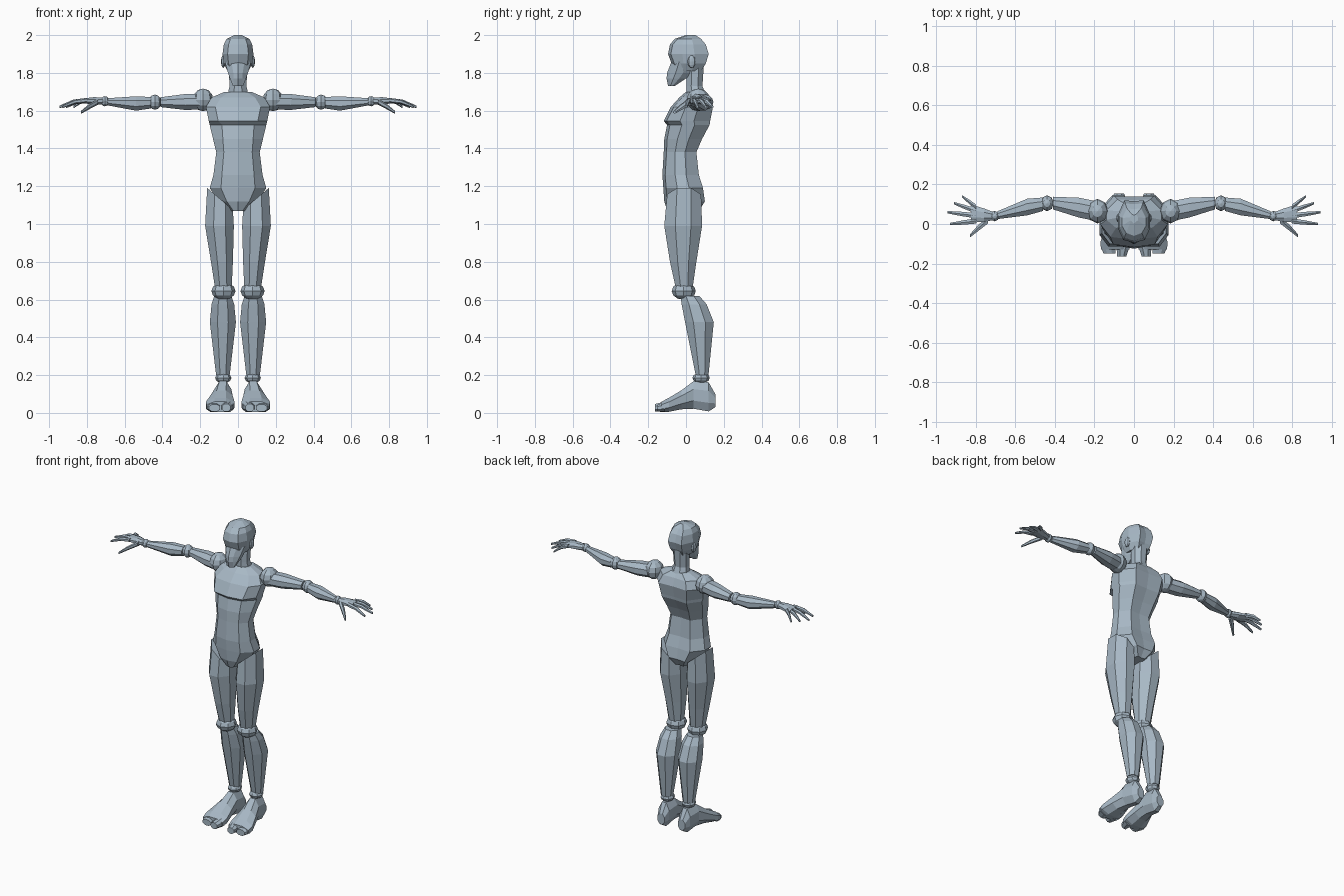
import bpy
import bmesh
import math
from mathutils import Vector

cube = bpy.data.objects.get("Cube")
if cube:
    bpy.data.objects.remove(cube, do_unlink=True)

material = bpy.data.materials.new("blue grey")
material.use_nodes = True
colour = (0.39, 0.48, 0.56, 1)
material.diffuse_color = colour
material.node_tree.nodes["Principled BSDF"].inputs["Base Color"].default_value = colour


def finish(name, bm):
    """Turn a bmesh into a flat shaded object."""
    bmesh.ops.recalc_face_normals(bm, faces=bm.faces)
    mesh = bpy.data.meshes.new(name)
    bm.to_mesh(mesh)
    bm.free()
    mesh.materials.append(material)
    obj = bpy.data.objects.new(name, mesh)
    bpy.context.collection.objects.link(obj)
    return obj


def skin(name, rings):
    """Join rings of points into a closed faceted solid."""
    bm = bmesh.new()
    loops = [[bm.verts.new(point) for point in ring] for ring in rings]
    for lower, upper in zip(loops, loops[1:]):
        count = len(lower)
        for i in range(count):
            j = (i + 1) % count
            bm.faces.new((lower[i], lower[j], upper[j], upper[i]))
    bm.faces.new(loops[0])
    bm.faces.new(loops[-1])
    return finish(name, bm)


def body_ring(z, width, front_width, front, back):
    """Symmetric cross-section with a front ridge, flat flanks and a spine."""
    depth = back - front
    half = [(front_width, front + 0.015), (width, front + 0.35 * depth),
            (width, front + 0.65 * depth), (0.6 * width, back)]
    ring = [Vector((0, front, z))]
    ring += [Vector((x, y, z)) for x, y in half]
    ring.append(Vector((0, back - 0.005, z)))
    ring += [Vector((-x, y, z)) for x, y in reversed(half)]
    return ring


def body(name, sections):
    return skin(name, [body_ring(*section) for section in sections])


def limb(name, axis, sections, side=1, sides=8):
    """Loft along an axis; section = position, centre pair, radius pair, tilt."""
    rings = []
    for along, b, c, rb, rc, *tilt in sections:
        ring = []
        for i in range(sides):
            angle = math.tau * (i + 0.5) / sides
            stretch = 1 / math.cos(math.pi / sides)
            db = rb * stretch * math.cos(angle)
            dc = rc * stretch * math.sin(angle)
            a = along + (tilt[0] * db if tilt else 0)
            point = {"x": (a, b + db, c + dc),
                     "y": (b + db, a, c + dc),
                     "z": (b + db, c + dc, a)}[axis]
            ring.append(Vector((side * point[0], point[1], point[2])))
        rings.append(ring)
    return skin(name, rings)


def joint(name, centre, radii, side=1):
    """Faceted ball joint."""
    bm = bmesh.new()
    bmesh.ops.create_uvsphere(bm, u_segments=8, v_segments=6, radius=1)
    for vert in bm.verts:
        vert.co = Vector([c + r * v for c, r, v in zip(centre, radii, vert.co)])
        vert.co.x *= side
    return finish(name, bm)


# Torso, with a chest shelf above the abdomen
body("torso", [
    (1.07, .045, .025, -.10, .07), (1.12, .10, .06, -.115, .10),
    (1.19, .15, .09, -.12, .09), (1.26, .13, .085, -.125, .068),
    (1.38, .115, .075, -.118, .055), (1.45, .132, .08, -.115, .085),
    (1.525, .15, .085, -.10, .125), (1.545, .155, .105, -.118, .128),
    (1.62, .17, .12, -.08, .143), (1.67, .14, .09, -.035, .125),
    (1.70, .07, .045, 0, .1)])

# Neck, skull and face
limb("neck", "z", [(1.66, 0, .06, .06, .055), (1.73, 0, .045, .045, .042),
                   (1.85, 0, .05, .05, .045)])
body("skull", [
    (1.81, .055, .04, -.06, .08), (1.85, .075, .05, -.077, .105),
    (1.90, .082, .055, -.095, .12), (1.95, .075, .05, -.085, .105),
    (1.98, .06, .04, -.06, .08), (2.0, .02, .015, 0, .05)])
body("face", [
    (1.73, .026, .02, -.095, -.06), (1.77, .043, .025, -.103, .0),
    (1.80, .053, .025, -.10, .03), (1.86, .07, .035, -.077, .04)])

for label, side in (("left_", 1), ("right_", -1)):
    joint(label + "ear", (.078, .03, 1.86), (.012, .022, .034), side)

    # Arm segments and ball joints
    joint(label + "shoulder", (.185, .065, 1.657), (.055, .062, .06), side)
    limb(label + "upper_arm", "x", [
        (.2, .067, 1.648, .05, .042), (.28, .083, 1.646, .05, .042),
        (.41, .106, 1.645, .032, .026)], side)
    joint(label + "elbow", (.44, .105, 1.645), (.034, .04, .04), side)
    limb(label + "forearm", "x", [
        (.46, .1, 1.642, .034, .03), (.54, .086, 1.638, .042, .038),
        (.69, .045, 1.647, .02, .019)], side)
    joint(label + "wrist", (.705, .04, 1.65), (.023, .027, .027), side)

    # Hand with spread fingers
    limb(label + "palm", "x", [
        (.71, .04, 1.65, .02, .018), (.76, .045, 1.652, .034, .02),
        (.825, .053, 1.652, .046, .012)], side)
    fingers = {"index": (.015, .93, .0), "middle": (.042, .945, .06),
               "ring": (.066, .91, .105), "little": (.086, .87, .14)}
    for finger, (root, tip_x, tip_y) in fingers.items():
        middle_x = (.8 + tip_x) / 2
        limb(label + finger + "_finger", "x", [
            (.8, root, 1.655, .013, .011),
            (middle_x, (root + tip_y) / 2, 1.647, .011, .01),
            (tip_x, tip_y, 1.62, .006, .006)], side, 6)
    limb(label + "thumb", "x", [
        (.74, .02, 1.648, .018, .014), (.79, -.022, 1.62, .015, .012),
        (.83, -.06, 1.592, .008, .007)], side, 6)

    # Leg segments and ball joints, thigh top cut at the groin angle
    limb(label + "thigh", "z", [
        (1.133, .095, -.01, .068, .09, .85), (.99, .098, -.015, .076, .1),
        (.8, .085, -.015, .058, .07), (.67, .078, -.01, .045, .046)], side)
    joint(label + "knee", (.077, -.012, .645), (.064, .064, .046), side)
    limb(label + "calf", "z", [
        (.62, .08, .02, .045, .05), (.575, .08, .043, .06, .066),
        (.48, .08, .071, .069, .076), (.2, .08, .085, .036, .034)], side)
    joint(label + "ankle", (.078, .08, .185), (.043, .046, .028), side)

    # Foot with a separate big toe
    limb(label + "foot", "y", [
        (.155, .075, .065, .025, .035), (.12, .077, .085, .038, .077),
        (.04, .08, .095, .045, .073), (-.025, .088, .069, .06, .05),
        (-.09, .094, .043, .076, .037), (-.13, .095, .032, .072, .027)], side)
    limb(label + "big_toe", "y", [
        (-.11, .055, .033, .034, .028), (-.165, .062, .027, .023, .02)], side)
    limb(label + "small_toes", "y", [
        (-.11, .132, .031, .038, .025), (-.15, .124, .026, .03, .019)], side)
